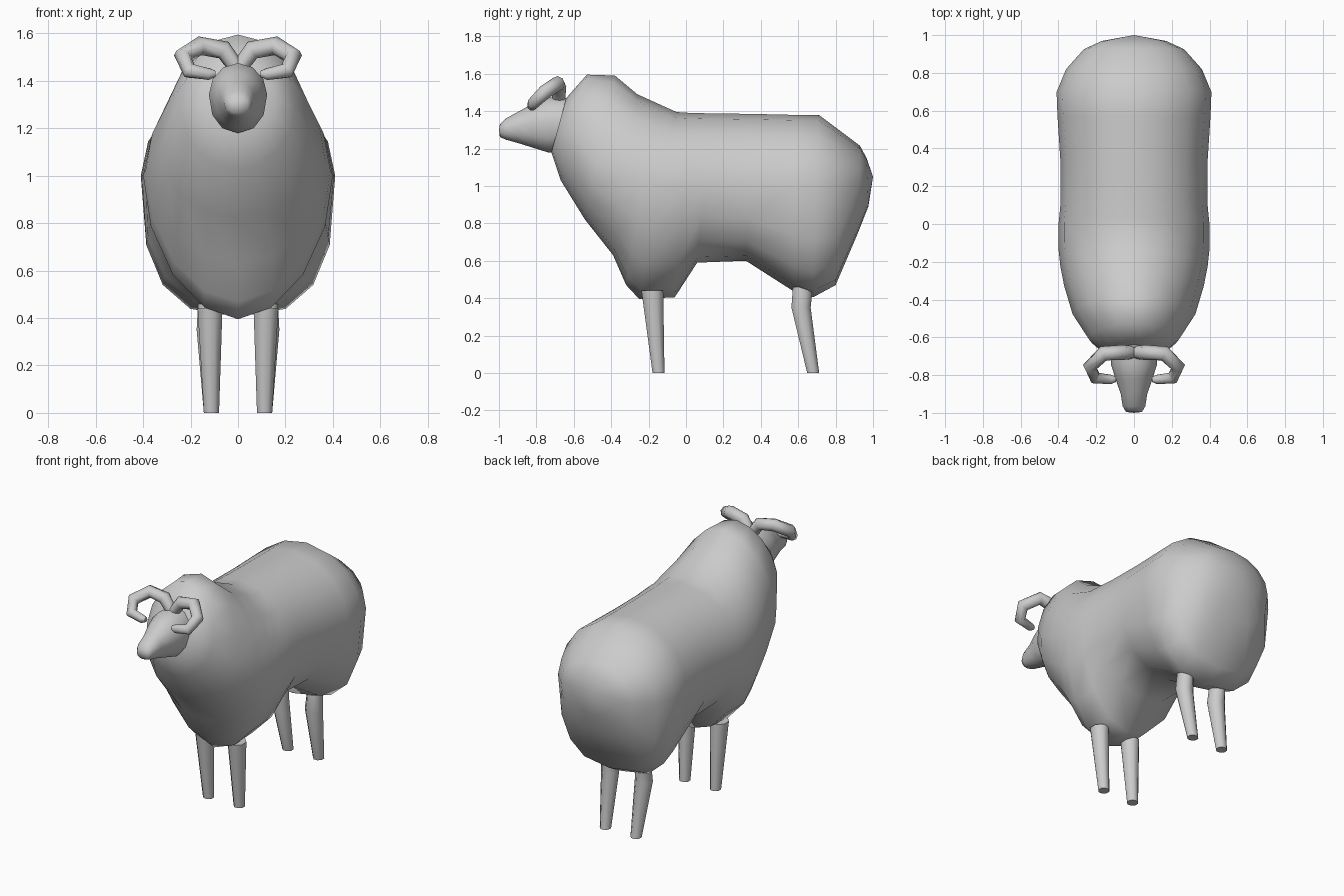
import bpy, math
from mathutils import Vector

if "Cube" in bpy.data.objects:
    bpy.data.objects.remove(bpy.data.objects["Cube"])


def loft(name, rings, tip=None):
    """Skin a list of equal-length point rings; close ends with a face or tip."""
    n = len(rings[0])
    verts = [p for r in rings for p in r]
    faces = [(i * n + j, i * n + (j + 1) % n, (i + 1) * n + (j + 1) % n, (i + 1) * n + j)
             for i in range(len(rings) - 1) for j in range(n)]
    faces.append(tuple(reversed(range(n))))
    last = (len(rings) - 1) * n
    if tip:
        verts.append(tip)
        faces += [(last + j, last + (j + 1) % n, len(verts) - 1) for j in range(n)]
    else:
        faces.append(tuple(range(last, last + n)))
    me = bpy.data.meshes.new(name)
    me.from_pydata([tuple(v) for v in verts], [], faces)
    me.update()
    ob = bpy.data.objects.new(name, me)
    bpy.context.collection.objects.link(ob)
    bpy.ops.object.select_all(action='DESELECT')
    ob.select_set(True)
    bpy.context.view_layer.objects.active = ob
    bpy.ops.object.mode_set(mode='EDIT')
    bpy.ops.mesh.select_all(action='SELECT')
    bpy.ops.mesh.normals_make_consistent(inside=False)
    bpy.ops.object.mode_set(mode='OBJECT')
    bpy.ops.object.shade_smooth_by_angle(angle=math.radians(60))
    return ob


def section(yb, zb, yt, zt, w, zm, n=2.0, sides=16):
    """Leaning upright section: round on top, squareness n underneath."""
    pts = []
    for k in range(sides):
        a = 2 * math.pi * k / sides
        c, s = math.cos(a), math.sin(a)
        e = 2 / (n if s < 0 else 2.0)
        x = w * math.copysign(abs(c) ** e, c)
        v = math.copysign(abs(s) ** e, s)
        z = zm + v * ((zt - zm) if s > 0 else (zm - zb))
        t = (z - zb) / (zt - zb)
        pts.append((x, yb + (yt - yb) * t, z))
    return pts


# Woolly body: bottom y/z, top y/z, half width, widest z, lower squareness
body = [(-.72, 1.18, -.64, 1.47, .16, 1.33, 2),
        (-.67, 1.03, -.53, 1.595, .24, 1.28, 2),
        (-.54, .82, -.38, 1.59, .325, 1.12, 2),
        (-.39, .63, -.26, 1.49, .37, 1.05, 2),
        (-.32, .47, -.15, 1.44, .39, 1.02, 1.9),
        (-.25, .395, -.05, 1.395, .40, 1.0, 1.85),
        (-.06, .405, .03, 1.39, .40, 1.0, 1.85),
        (.06, .59, .13, 1.388, .39, 1.0, 2.1),
        (.32, .60, .36, 1.385, .39, 1.0, 2.3),
        (.57, .44, .57, 1.38, .405, 1.0, 2.5),
        (.68, .405, .71, 1.38, .41, 1.0, 2.7),
        (.80, .47, .83, 1.29, .36, 1.0, 2.8),
        (.92, .75, .93, 1.215, .265, 1.02, 2.4),
        (.975, .89, .965, 1.15, .17, 1.04, 2)]
loft("body", [section(*r) for r in body], (0, 1.0, 1.05))

# Head and muzzle: y, bottom z, top z, half width
head = [(-.64, 1.18, 1.47, .12), (-.74, 1.18, 1.475, .123), (-.82, 1.205, 1.44, .098),
        (-.90, 1.23, 1.395, .07), (-.965, 1.248, 1.36, .06), (-.995, 1.262, 1.33, .042)]
loft("head", [section(y, b, y, t, w, b + (t - b) * .55, 2.2, 12) for y, b, t, w in head],
     (0, -1.0, 1.30))


def leg_ring(x, y, z, rx, ry):
    return [(x + rx * math.cos(math.pi * k / 4 + math.pi / 8) * 1.05,
             y + ry * math.sin(math.pi * k / 4 + math.pi / 8) * 1.05, z) for k in range(8)]


# Legs: x, y, z, x radius, y radius from top to hoof
front = [(.118, -.18, .44, .054, .06), (.112, -.147, .0, .033, .033)]
back = [(.125, .625, .46, .045, .055), (.123, .615, .35, .053, .053),
        (.112, .68, .0, .033, .033)]
# Horn centre line: x, y, z, radius
horn = [(.01, -.68, 1.46, .034), (.06, -.68, 1.53, .04), (.16, -.685, 1.548, .04),
        (.233, -.755, 1.502, .038), (.205, -.815, 1.443, .034), (.12, -.823, 1.428, .026),
        (.095, -.823, 1.43, .014)]


def horn_rings(side):
    pts = [Vector((side * x, y, z)) for x, y, z, r in horn]
    rings, u = [], Vector((0, 1, 0))
    for i, p in enumerate(pts):
        t = (pts[min(i + 1, len(pts) - 1)] - pts[max(i - 1, 0)]).normalized()
        u = (u - t * u.dot(t)).normalized()
        v = t.cross(u)
        r = horn[i][3]
        rings.append([p + r * (u * math.cos(math.pi * k / 4) + v * math.sin(math.pi * k / 4))
                      for k in range(8)])
    return rings


for s, label in ((-1, "left"), (1, "right")):
    loft("front_leg_" + label, [leg_ring(s * x, *r) for x, *r in front])
    loft("back_leg_" + label, [leg_ring(s * x, *r) for x, *r in back])
    loft("horn_" + label, horn_rings(s))
